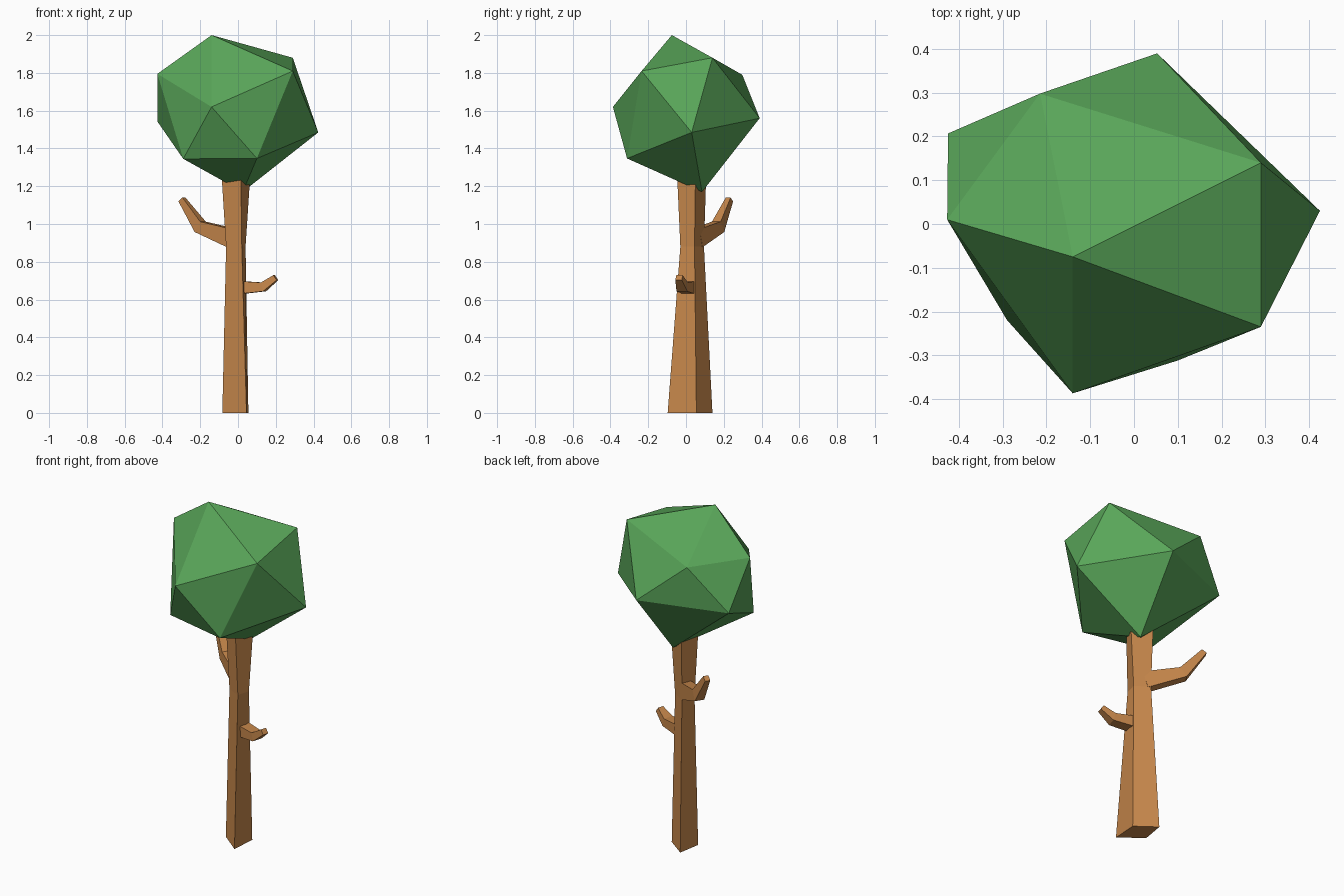
import bpy, bmesh
from mathutils import Vector

if "Cube" in bpy.data.objects:
    bpy.data.objects.remove(bpy.data.objects["Cube"])


def material(name, rgb):
    m = bpy.data.materials.new(name)
    m.diffuse_color = (*rgb, 1)
    m.use_nodes = True
    m.node_tree.nodes["Principled BSDF"].inputs["Base Color"].default_value = m.diffuse_color
    return m


def finish(name, bm, mat):
    bmesh.ops.recalc_face_normals(bm, faces=bm.faces)
    me = bpy.data.meshes.new(name)
    bm.to_mesh(me)
    bm.free()
    me.materials.append(mat)
    ob = bpy.data.objects.new(name, me)
    bpy.context.collection.objects.link(ob)
    return ob


def loft(name, rings, mat):
    """Skin closed rings of points into a capped, flat-faced solid."""
    bm = bmesh.new()
    loops = [[bm.verts.new(p) for p in r] for r in rings]
    n = len(rings[0])
    for a, b in zip(loops, loops[1:]):
        for i in range(n):
            j = (i + 1) % n
            bm.faces.new((a[i], a[j], b[j], b[i]))
    bm.faces.new(loops[0][::-1])
    bm.faces.new(loops[-1])
    return finish(name, bm, mat)


def branch(name, path, sizes, mat):
    """Four-sided tapering tube along a bent path; sizes are (width, height)."""
    pts = [Vector(p) for p in path]
    rings = []
    for i, (p, (w, h)) in enumerate(zip(pts, sizes)):
        t = (pts[min(i + 1, len(pts) - 1)] - pts[max(i - 1, 0)]).normalized()
        side = t.cross(Vector((0, 0, 1))).normalized()
        up = side.cross(t)
        rings.append([p + side * w / 2 * a + up * h / 2 * b
                      for a, b in ((-1, -1), (1, -1), (1, 1), (-1, 1))])
    return loft(name, rings, mat)


bark = material("bark", (0.56, 0.24, 0.07))
leaf = material("leaf", (0.10, 0.38, 0.10))

# Trunk: irregular four-sided column, narrow at the upper third
sections = {
    0.00: ((0.045, -0.097), (0.055, 0.055), (-0.06, 0.14), (-0.083, 0.005)),
    0.88: ((0.02, -0.03), (0.04, 0.045), (-0.04, 0.095), (-0.063, 0.01)),
    1.26: ((0.015, -0.047), (0.065, 0.05), (-0.045, 0.107), (-0.087, 0.01)),
}
loft("trunk", [[(x, y, z) for x, y in ring] for z, ring in sections.items()], bark)

# Two bent branches
branch("upper_branch", ((-0.03, 0.055, 0.925), (-0.2, 0.17, 0.985), (-0.297, 0.23, 1.13)),
       ((0.06, 0.1), (0.055, 0.065), (0.03, 0.032)), bark)
branch("lower_branch", ((0.0, 0.02, 0.663), (0.135, -0.02, 0.667), (0.2, -0.037, 0.716)),
       ((0.07, 0.07), (0.06, 0.048), (0.035, 0.032)), bark)

# Crown: lopsided twelve-point icosahedron
crown_points = (
    (-0.14, -0.075, 2.0), (0.29, 0.14, 1.88), (0.29, -0.235, 1.81),
    (-0.14, -0.387, 1.62), (-0.427, 0.01, 1.795), (-0.215, 0.298, 1.79),
    (-0.425, 0.207, 1.54), (0.425, 0.03, 1.485), (0.053, 0.39, 1.56),
    (-0.29, -0.22, 1.345), (0.10, -0.312, 1.347), (0.025, 0.085, 1.17))
bm = bmesh.new()
for p in crown_points:
    bm.verts.new(p)
bmesh.ops.convex_hull(bm, input=bm.verts)
finish("crown", bm, leaf)
